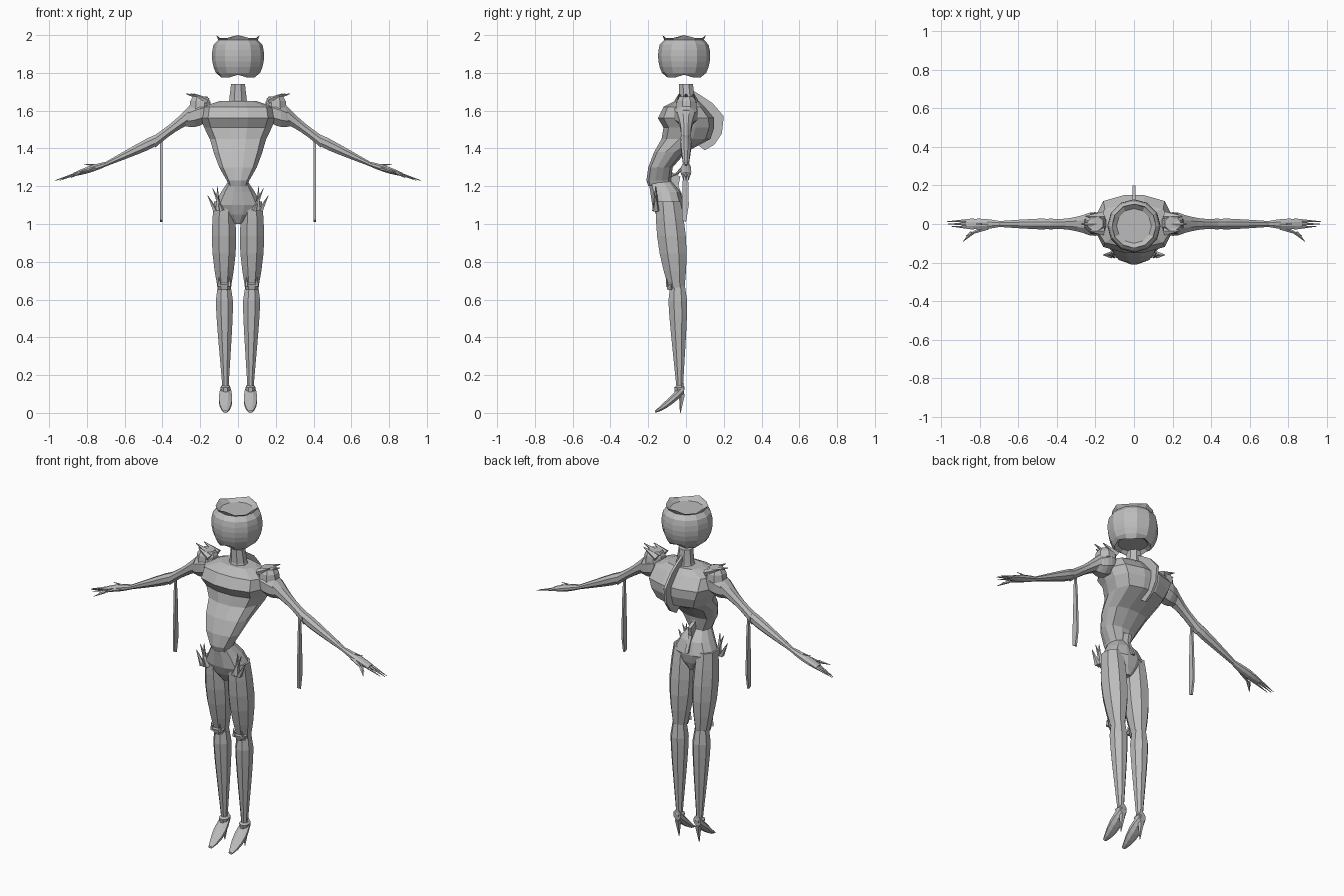
import bpy, bmesh, math
from mathutils import Vector

if "Cube" in bpy.data.objects:
    bpy.data.objects.remove(bpy.data.objects["Cube"])

TONE = (0.5, 0.5, 0.5, 1)
grey = bpy.data.materials.new("plain grey")
grey.use_nodes = True
grey.diffuse_color = TONE
grey.node_tree.nodes["Principled BSDF"].inputs["Base Color"].default_value = TONE


def finish(name, bm, mirror):
    bmesh.ops.recalc_face_normals(bm, faces=bm.faces)
    mesh = bpy.data.meshes.new(name)
    bm.to_mesh(mesh)
    bm.free()
    mesh.materials.append(grey)
    part = bpy.data.objects.new(name, mesh)
    bpy.context.collection.objects.link(part)
    if mirror:
        part.modifiers.new("mirror", "MIRROR").use_mirror_merge = False


def loft(name, rings, mirror=False):
    """Skin a list of equal rings and close both ends."""
    bm = bmesh.new()
    loops = [[bm.verts.new(point) for point in ring] for ring in rings]
    count = len(loops[0])
    for low, high in zip(loops, loops[1:]):
        for i in range(count):
            j = (i + 1) % count
            bm.faces.new((low[i], low[j], high[j], high[i]))
    bm.faces.new(loops[0])
    bm.faces.new(loops[-1])
    finish(name, bm, mirror)


def section(sides, width, depth, power):
    """Rounded-box outline with a flat side at the front."""
    points = []
    for i in range(sides):
        angle = math.tau * (i + 0.5) / sides + math.pi / 2
        c, s = math.cos(angle), math.sin(angle)
        k = (abs(c) ** power + abs(s) ** power) ** (-1 / power)
        points.append((width * c * k, depth * s * k))
    return points


def body(name, rows, sides, power, centre=0, mirror=False):
    """Rows give height, half width, front and back."""
    rings = []
    for z, half, front, back in rows:
        outline = section(sides, half, (back - front) / 2, power)
        rings.append([(centre + a, (front + back) / 2 + b, z) for a, b in outline])
    loft(name, rings, mirror)


def limb(name, start, end, first, last, bulge=0.0, skew=1.0, steps=5):
    """Tapered limb with a muscle bulge; skew moves the bulge along it."""
    start, end = Vector(start), Vector(end)
    first, last = Vector(first), Vector(last)
    span = end - start
    sideways = abs(span.x) > abs(span.z)
    rings = []
    for i in range(steps + 1):
        t = i / steps
        swell = bulge * math.sin(math.pi * t ** skew)
        wide, deep = first.lerp(last, t)
        ring = []
        for a, b in section(8, wide + swell, deep + swell, 2.2):
            offset = Vector((0, a, b)) if sideways else Vector((a, b, 0))
            ring.append(start.lerp(end, t) + offset)
        rings.append(ring)
    loft(name, rings, True)


def spike(name, base, tip, radius, flat=0.7):
    base, tip = Vector(base), Vector(tip)
    axis = tip - base
    turn = axis.to_track_quat("Z", "Y")
    bm = bmesh.new()
    bmesh.ops.create_cone(bm, cap_ends=True, segments=5, radius1=radius,
                          radius2=radius / 9, depth=axis.length)
    for v in bm.verts:
        v.co.y *= flat
        v.co = turn @ v.co + (base + tip) / 2
    finish(name, bm, True)


def plate(name, outline, centre, half, mirror=False):
    """Thin slab cut from a side outline of y, z points."""
    sides = (centre - half, centre + half)
    loft(name, [[(x, y, z) for y, z in outline] for x in sides], mirror)


def head_ring(z, radius, rag=0.0):
    """Ring of the head; rag lifts every third corner into a point."""
    ring = []
    for i in range(12):
        angle = math.tau * i / 12
        lift = rag if i % 3 == 0 else -rag / 2
        ring.append((radius * math.cos(angle), radius * math.sin(angle) - 0.01, z + lift))
    return ring


# Head: faceted globe with ragged rims and a sunken crown
globe = []
for i in range(6):
    height = 1.8 + i * 0.03
    globe.append(head_ring(height, 0.138 * math.sqrt(1 - ((height - 1.89) / 0.17) ** 2)))
base = [head_ring(1.8, 0.08), head_ring(1.78, 0.1, 0.01)]
crown = [head_ring(1.975, 0.105), head_ring(1.99, 0.115, 0.01), head_ring(1.97, 0.09)]
loft("head", base + globe + crown)

# Neck, body and pelvis
body("neck", [(1.6, .07, -.06, .07), (1.66, .05, -.04, .05), (1.74, .04, -.04, .04)], 8, 2)
body("torso", [(1.2, .05, -.2, -.08), (1.23, .06, -.21, -.08), (1.3, .1, -.2, -.07),
               (1.38, .13, -.17, 0), (1.45, .15, -.13, .13), (1.51, .18, -.12, .15),
               (1.56, .2, -.15, .15), (1.62, .19, -.12, .1), (1.65, .1, -.06, .07)], 12, 3)
body("pelvis", [(1, .02, -.13, -.04), (1.05, .09, -.16, -.02), (1.1, .13, -.18, -.01),
                (1.17, .09, -.19, -.03), (1.23, .05, -.2, -.08)], 12, 2.5)

# Legs with knee guards
limb("thigh", (.075, -.095, 1.12), (.073, -.05, .66), (.055, .07), (.037, .045), .022)
limb("calf", (.073, -.045, .67), (.066, -.033, .12), (.037, .042), (.016, .017), .015, .45, 7)
body("knee_guard", [(.65, .03, -.1, -.06), (.68, .04, -.11, -.05), (.69, .03, -.1, -.06)],
     6, 2, .073, True)
for x in (.045, .1):
    spike("knee_spike", (x, -.1, .67), (x, -.105, .72), .012)

# High-heeled shoes: the sole sweeps down to a flat toe
shoe = []
for i in range(6):
    t = i / 5
    drop = 0.1 * (1 - t) ** 1.5
    width = 0.012 + 0.025 * math.sin(math.pi * (0.15 + t * 0.85))
    tall = 0.006 + 0.025 * (1 - t * t)
    outline = section(8, width, tall, 2.4)
    shoe.append([(.066 + a, -.01 - t * .155, drop + tall + b) for a, b in outline])
loft("shoe", shoe, True)
body("ankle_cuff", [(.1, .02, -.06, -.01), (.135, .03, -.065, -.005), (.145, .02, -.05, -.01)],
     8, 2, .066, True)
spike("shoe_heel", (.066, -.02, .1), (.066, -.03, 0), .018, 1)

# Arms running outward to the hands
limb("shoulder", (.15, 0, 1.6), (.28, 0, 1.56), (.05, .05), (.04, .045), .02)
limb("upper_arm", (.26, 0, 1.575), (.44, 0, 1.437), (.05, .05), (.03, .036), -.01)
limb("forearm", (.42, 0, 1.45), (.7, 0, 1.317), (.026, .032), (.016, .013), .006, .5)
limb("hand", (.69, 0, 1.32), (.87, 0, 1.262), (.015, .012), (.026, .01), .008)
for root, reach in ((.018, .97), (0, .965), (-.018, .945)):
    spike("finger", (.83, root, 1.275), (reach, root * .7, 1.23), .012)
spike("thumb_base", (.76, -.015, 1.295), (.87, -.06, 1.26), .016)
spike("thumb_tip", (.84, -.045, 1.27), (.885, -.09, 1.245), .012)
spike("wrist_spur", (.72, 0, 1.31), (.82, 0, 1.315), .012)

# Hanging arm blades
plate("arm_blade", [(-.01, 1.44), (0, 1.44), (.01, 1.3), (.015, 1.1), (0, 1.01),
                    (-.02, 1.02), (-.02, 1.15)], .407, .006, True)

# Shoulder pads with ragged points
body("shoulder_pad", [(1.61, .06, -.055, .06), (1.65, .055, -.05, .055),
                      (1.675, .04, -.035, .04)], 8, 2.6, .2, True)
for y, reach in ((-.035, .235), (0, .275), (.04, .25)):
    spike("shoulder_spike", (.16, y, 1.65), (reach, y, 1.69), .026)

# Hip thorns sweeping up and outward
for x, rise, lean in ((.105, .12, .005), (.12, .07, .04), (.085, .11, .05)):
    spike("hip_thorn", (x, -.16, 1.07), (x + lean, -.16, 1.08 + rise), .02)

# Raised spine crest and lower back hook
plate("spine_crest", [(.03, 1.71), (.08, 1.68), (.14, 1.64), (.2, 1.57), (.19, 1.48),
                      (.15, 1.42), (.1, 1.39), (.06, 1.42), (.06, 1.6)], 0, .007)
plate("lower_back_hook", [(-.09, 1.31), (-.07, 1.27), (-.03, 1.25), (-.04, 1.2),
                          (0, 1.11), (-.06, 1.12), (-.11, 1.25)], 0, .01)
